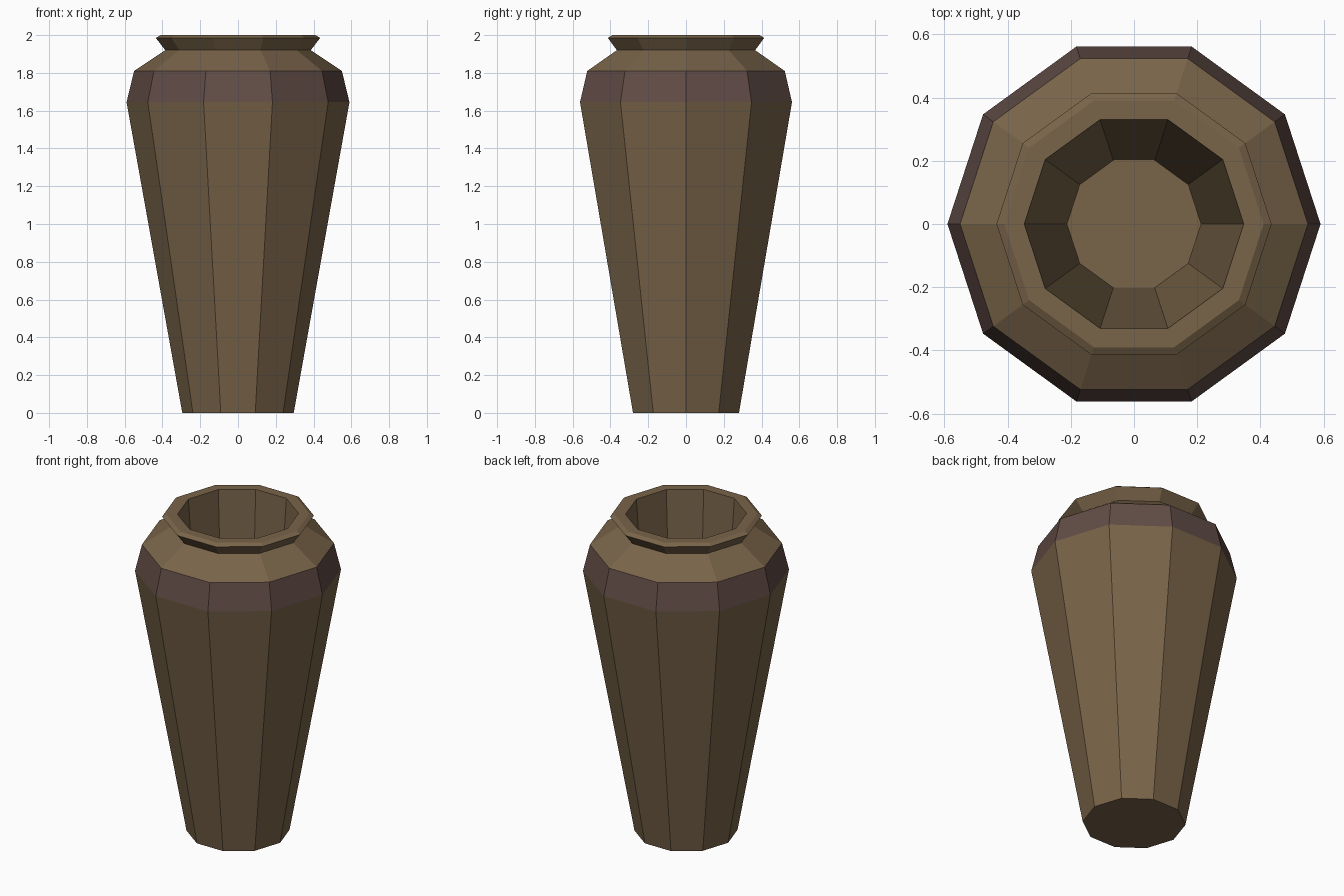
import bpy, math

if "Cube" in bpy.data.objects:
    bpy.data.objects.remove(bpy.data.objects["Cube"])

SIDES = 10


def material(name, rgb):
    # sRGB 0-255 to linear viewport colour
    lin = [((c / 255 + 0.055) / 1.055) ** 2.4 for c in rgb]
    m = bpy.data.materials.new(name)
    m.diffuse_color = (*lin, 1)
    m.use_nodes = True
    m.node_tree.nodes["Principled BSDF"].inputs["Base Color"].default_value = m.diffuse_color
    return m


clay = material("brown clay", (121, 100, 73))
glaze = material("dark plum band", (97, 76, 70))

# Profile (radius, height): outside from the foot up, over the lip, down inside
profile = [(0.295, 0), (0.59, 1.645), (0.55, 1.81), (0.385, 1.92),
           (0.435, 1.985), (0.41, 2.0), (0.347, 2.0), (0.212, 0.15)]
BAND = 1  # profile segment carrying the dark band

verts = [(r * math.cos(math.tau * i / SIDES), r * math.sin(math.tau * i / SIDES), z)
         for r, z in profile for i in range(SIDES)]

# Foot underside, walls, inner floor
faces, slots = [list(range(SIDES))[::-1]], [0]
for k in range(len(profile) - 1):
    for i in range(SIDES):
        j = (i + 1) % SIDES
        a, b = k * SIDES, (k + 1) * SIDES
        faces.append([a + i, a + j, b + j, b + i])
        slots.append(1 if k == BAND else 0)
last = (len(profile) - 1) * SIDES
faces.append([last + i for i in range(SIDES)])
slots.append(0)

mesh = bpy.data.meshes.new("vase")
mesh.from_pydata(verts, [], faces)
mesh.materials.append(clay)
mesh.materials.append(glaze)
for poly, slot in zip(mesh.polygons, slots):
    poly.material_index = slot
    poly.use_smooth = False
mesh.update()
bpy.context.collection.objects.link(bpy.data.objects.new("vase", mesh))
